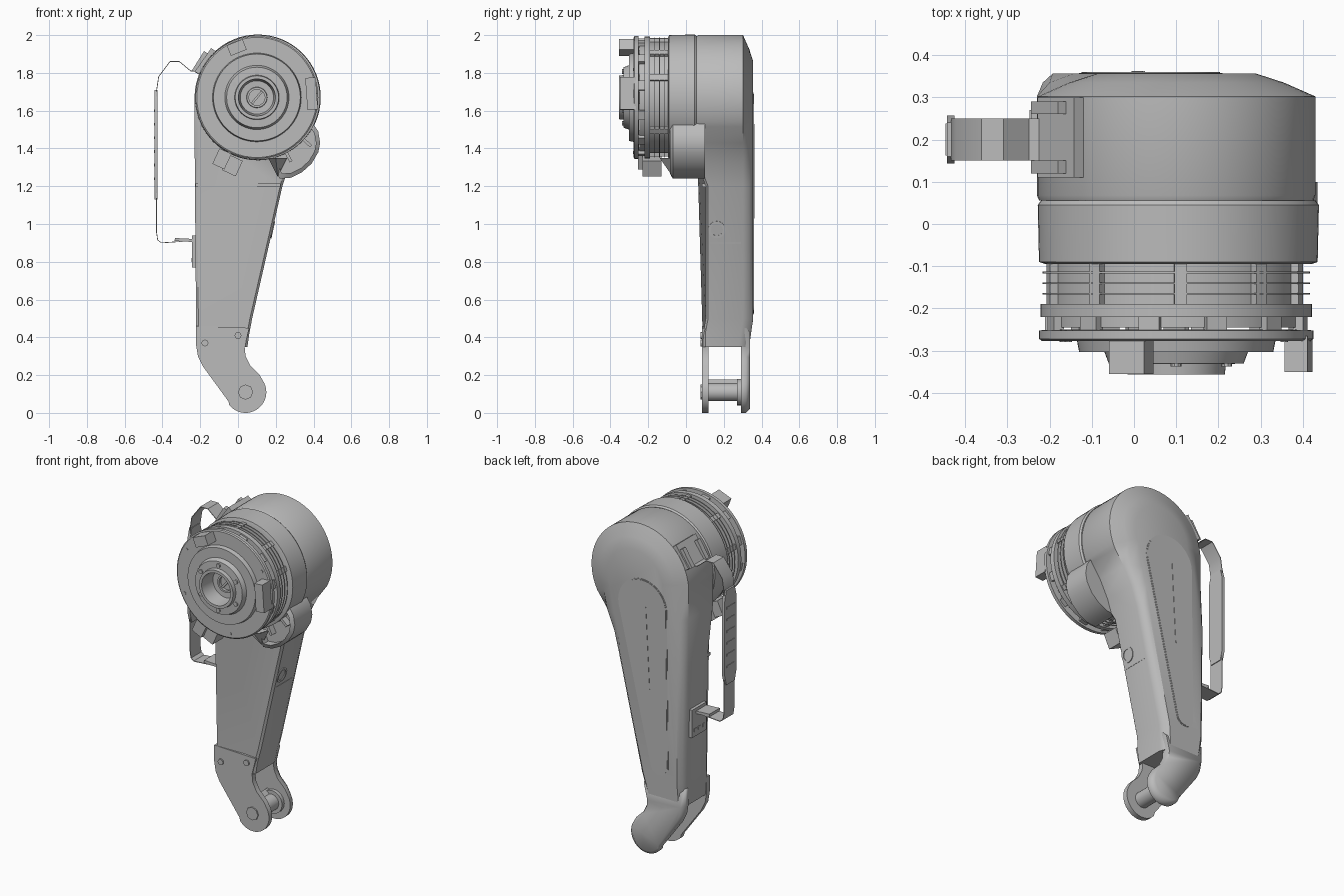
import bpy, bmesh
from math import sin, cos, pi, radians
from mathutils import Matrix, Vector

cube = bpy.data.objects.get("Cube")
if cube:
    bpy.data.objects.remove(cube, do_unlink=True)

grey = bpy.data.materials.new("plain_grey")
grey.use_nodes = True
grey.diffuse_color = (0.5, 0.5, 0.5, 1)
grey.node_tree.nodes["Principled BSDF"].inputs["Base Color"].default_value = (0.5, 0.5, 0.5, 1)

CX, CZ, R = 0.1, 1.67, 0.33     # motor axis


def finish(name, bm, angle=30):
    bmesh.ops.recalc_face_normals(bm, faces=bm.faces)
    mesh = bpy.data.meshes.new(name)
    bm.to_mesh(mesh)
    bm.free()
    mesh.materials.append(grey)
    ob = bpy.data.objects.new(name, mesh)
    bpy.context.collection.objects.link(ob)
    bpy.ops.object.select_all(action='DESELECT')
    ob.select_set(True)
    bpy.context.view_layer.objects.active = ob
    bpy.ops.object.shade_smooth_by_angle(angle=radians(angle))
    return ob


def loft(name, loops, caps=True, closed=False, angle=30):
    """Skin a list of equal-length closed loops."""
    bm = bmesh.new()
    rows = [[bm.verts.new(p) for p in loop] for loop in loops]
    pairs = list(zip(rows, rows[1:])) + ([(rows[-1], rows[0])] if closed else [])
    for a, b in pairs:
        for i in range(len(a)):
            j = (i + 1) % len(a)
            bm.faces.new((a[i], a[j], b[j], b[i]))
    if caps and not closed:
        bm.faces.new(rows[0])
        bm.faces.new(rows[-1])
    return finish(name, bm, angle)


def plate(name, pts, y0, y1):
    return loft(name, [[(x, y, z) for x, z in pts] for y in (y0, y1)])


def arc(cx, cz, r, a0, a1, n):
    return [(cx + r * cos(radians(a0 + (a1 - a0) * i / n)),
             cz + r * sin(radians(a0 + (a1 - a0) * i / n))) for i in range(n + 1)]


def lathe(name, profile, cx=CX, cz=CZ, n=64, closed=False):
    """Turn (radius, y) points about an axis along y."""
    loops = [[(cx + r * cos(2 * pi * i / n), y, cz + r * sin(2 * pi * i / n))
              for i in range(n)] for r, y in profile]
    return loft(name, loops, closed=closed)


def ring(name, r0, r1, y0, y1):
    return lathe(name, [(r0, y0), (r1, y0), (r1, y1), (r0, y1)], closed=True)


def box(name, center, size, turn=0):
    bm = bmesh.new()
    bmesh.ops.create_cube(bm, size=1, matrix=Matrix.Translation(center)
                          @ Matrix.Rotation(turn, 4, 'Y') @ Matrix.Diagonal((*size, 1)))
    return finish(name, bm)


def rim_block(name, deg, r, size, y):
    """Block on the motor rim; size is radial, depth, tangential."""
    a = radians(deg)
    return box(name, (CX + r * cos(a), y, CZ + r * sin(a)), size, -a)


# Main shell: round head running into a tapered shank, chamfered at the back
right = [(0.05, 0.35), (0.06, 0.42), (0.075, 0.5), (0.235, 1.2), (0.275, 1.32), (0.33, 1.43)]
head = arc(CX, CZ, R, -28, 178, 40)
left = [(-0.23, 1.5), (-0.228, 1.2), (-0.222, 0.5), (-0.22, 0.42), (-0.215, 0.35)]
outline = right + head + left


def inset(d_head, d_shank):
    pts = [(x - d_shank * (1 + max(0, z - 1.2) * 7), z) for x, z in right]
    pts += [(x + (CX - x) * d_head / R, z + (CZ - z) * d_head / R) for x, z in head]
    return pts + [(x + d_shank * (1 + max(0, z - 1.2) * 5), z) for x, z in left]


def front_y(z):
    return 0.09 if z < 0.45 else 0.105 if z < 1.25 else 0.056


def layer(pts, depth):
    return [(x, depth(z), z) for x, z in pts]


def low(z):
    return 0.022 if z < 0.4 else 0.012 if z < 0.45 else 0


loft("main_shell", [
    layer(inset(0.005, 0.012), front_y),
    layer(outline, lambda z: front_y(z) + 0.012),
    layer(outline, lambda z: 0.302 - low(z)),
    layer(inset(0.075, 0.012), lambda z: 0.335 - low(z)),
    layer(inset(0.14, 0.035), lambda z: 0.356 - low(z))], angle=40)
box("neck_sill", (0.0, 0.1, 1.205), (0.45, 0.03, 0.018))


# Back cover with a centre rib
def drop(g):
    return arc(0.045, 1.53, 0.165 + g, -8, 184, 24) + arc(-0.07, 0.58, 0.06 + g, 184, 352, 12)


plate("back_cover_rim", drop(0), 0.35, 0.358)
plate("back_cover", drop(-0.006), 0.35, 0.36)
box("back_cover_rib", (0.01, 0.359, 1.28), (0.006, 0.006, 0.5), radians(3))

# Fork at the foot
fork = ([(-0.222, 0.46), (-0.222, 0.36), (-0.212, 0.30), (-0.185, 0.245), (-0.05, 0.06)]
        + arc(0.04, 0.11, 0.11, 218, 385, 20)
        + [(0.115, 0.2), (0.065, 0.25), (0.04, 0.3), (0.035, 0.35), (0.06, 0.45)])
plate("fork_front", fork, 0.086, 0.118)
fx, fz = -0.03, 0.22
small = [(x + (fx - x) * 0.13, z + (fz - z) * 0.1) for x, z in fork]
loft("fork_back", [[(x, 0.292, z) for x, z in fork], [(x, 0.318, z) for x, z in fork],
                   [(x, 0.338, z) for x, z in small]], angle=60)
lathe("foot_pin", [(0.048, 0.1), (0.048, 0.31)], 0.04, 0.11, 24)
lathe("pin_collar", [(0.04, 0.078), (0.04, 0.09)], 0.04, 0.11, 8)
box("pin_web", (0.0, 0.2, 0.135), (0.06, 0.19, 0.06), radians(40))
lathe("heel_boss", [(0.07, 0.27), (0.07, 0.3)], 0.04, 0.11, 24)
for x, z in ((-0.175, 0.37), (0.0, 0.41)):
    lathe("fork_bolt", [(0.018, 0.078), (0.018, 0.1)], x, z, 12)
lathe("shank_bolt", [(0.013, 0.095), (0.013, 0.11)], -0.192, 0.84, 12)

# Motor housing and cooling section
lathe("housing_ring", [(0.315, -0.095), (0.33, -0.09), (0.333, 0.045), (0.325, 0.056)], 0.105)
lathe("motor_core", [(0.295, -0.245), (0.295, -0.08)])
for y in (-0.115, -0.14, -0.165):
    ring("cooling_fin", 0.28, 0.317, y - 0.002, y + 0.002)
ring("clamp_ring", 0.28, 0.322, -0.22, -0.19)
for k in range(12):
    rim_block("clamp_post", 30 * k + 12, 0.3, (0.025, 0.035, 0.05), -0.235)
for deg in (-35, 20, 50, 88, 128, 165, 215, 260):
    rim_block("fin_post", deg, 0.298, (0.032, 0.11, 0.03), -0.145)

# Face plate with stepped hub and deep hollow centre
lathe("face_plate", [(0.29, -0.25), (0.325, -0.252), (0.325, -0.272), (0.318, -0.277),
                     (0.235, -0.277), (0.23, -0.303), (0.17, -0.303), (0.16, -0.33),
                     (0.118, -0.332), (0.115, -0.356), (0.098, -0.356), (0.088, -0.26),
                     (0.055, -0.258), (0.053, -0.268), (0.042, -0.268), (0.042, -0.25)])
box("hub_slot", (CX, -0.252, CZ), (0.012, 0.02, 0.08), radians(40))
for k in range(6):
    a = radians(60 * k + 30)
    lathe("hub_bolt", [(0.013, -0.338), (0.013, -0.325)],
          CX + 0.137 * cos(a), CZ + 0.137 * sin(a), 10)
for deg in (150, 30, 278, 205):
    a = radians(deg)
    lathe("plate_bolt", [(0.009, -0.28), (0.009, -0.27)],
          CX + 0.295 * cos(a), CZ + 0.295 * sin(a), 10)
rim_block("top_stop", 112, 0.285, (0.06, 0.09, 0.09), -0.31)
rim_block("side_stop", 4, 0.29, (0.055, 0.085, 0.17), -0.308)
box("cable_plug", (-0.085, -0.21, 1.345), (0.07, 0.09, 0.09), radians(25))
box("cable_boot", (-0.03, -0.18, 1.31), (0.08, 0.1, 0.09), radians(25))

# Side pod under the motor
pod = [(0.22, 1.24), (0.28, 1.245), (0.34, 1.275), (0.39, 1.32), (0.425, 1.38),
       (0.435, 1.43), (0.425, 1.49), (0.385, 1.55), (0.28, 1.6), (0.15, 1.4)]
pod_in = [(x + (0.3 - x) * 0.16, z + (1.41 - z) * 0.16) for x, z in pod]
loft("side_pod", [[(x, y, z) for x, z in p] for p, y in
                  ((pod, 0.1), (pod, -0.07), (pod_in, -0.085), (pod_in, -0.04))], angle=40)
for deg in (-62, -42):
    rim_block("pod_rib", deg, 0.35, (0.07, 0.05, 0.016), -0.055)
loft("pod_brace", [[(x, -0.14, 1.35) for x in (0.16, 0.2, 0.24)],
                   [(0.16, -0.07, 1.35), (0.21, -0.07, 1.25), (0.26, -0.07, 1.35)]])

# Port and seam on the tapered side
port = lathe("side_port", [(0.046, -0.012), (0.046, 0.004), (0.032, 0.004), (0.032, -0.008)], 0, 0, 24)
port.matrix_world = (Matrix.Translation((0.183, 0.163, 0.97))
                     @ Vector((1, 0, -0.22)).to_track_quat('Y', 'Z').to_matrix().to_4x4())
box("side_seam", (0.164, 0.21, 0.9), (0.008, 0.16, 0.006), radians(13))

# Strap handle with a ribbed grip
path = [(-0.19, 1.81), (-0.25, 1.81), (-0.31, 1.86), (-0.36, 1.86), (-0.42, 1.78), (-0.432, 1.7),
        (-0.432, 0.96), (-0.425, 0.915), (-0.405, 0.9), (-0.24, 0.912)]
strap = []
for i, (x, z) in enumerate(path):
    ax, az = path[max(0, i - 1)]
    bx, bz = path[min(len(path) - 1, i + 1)]
    n = Vector((az - bz, bx - ax)).normalized() * 0.002
    strap.append([(x + n.x, 0.15, z + n.y), (x + n.x, 0.25, z + n.y),
                  (x - n.x, 0.25, z - n.y), (x - n.x, 0.15, z - n.y)])
loft("handle_strap", strap)
grip = [(0.16, 1.13), (0.24, 1.13), (0.257, 1.19), (0.257, 1.65),
        (0.24, 1.71), (0.16, 1.71), (0.143, 1.65), (0.143, 1.19)]
loft("handle_grip", [[(x, y, z) for y, z in grip] for x in (-0.443, -0.425)])
for k in range(6):
    box("grip_rib", (-0.442, 0.2, 1.24 + 0.072 * k), (0.008, 0.075, 0.014))

# Handle mounts
box("lower_mount", (-0.234, 0.22, 0.855), (0.02, 0.14, 0.17))
box("lower_peg", (-0.28, 0.2, 0.915), (0.11, 0.1, 0.016), radians(3))
for y in (0.18, 0.22, 0.26):
    box("mount_screw", (-0.244, y, 0.81), (0.006, 0.02, 0.02))
rim_block("upper_mount", 145, 0.333, (0.03, 0.19, 0.15), 0.205)
for y in (0.135, 0.275):
    rim_block("mount_cheek", 148, 0.345, (0.045, 0.03, 0.12), y)
